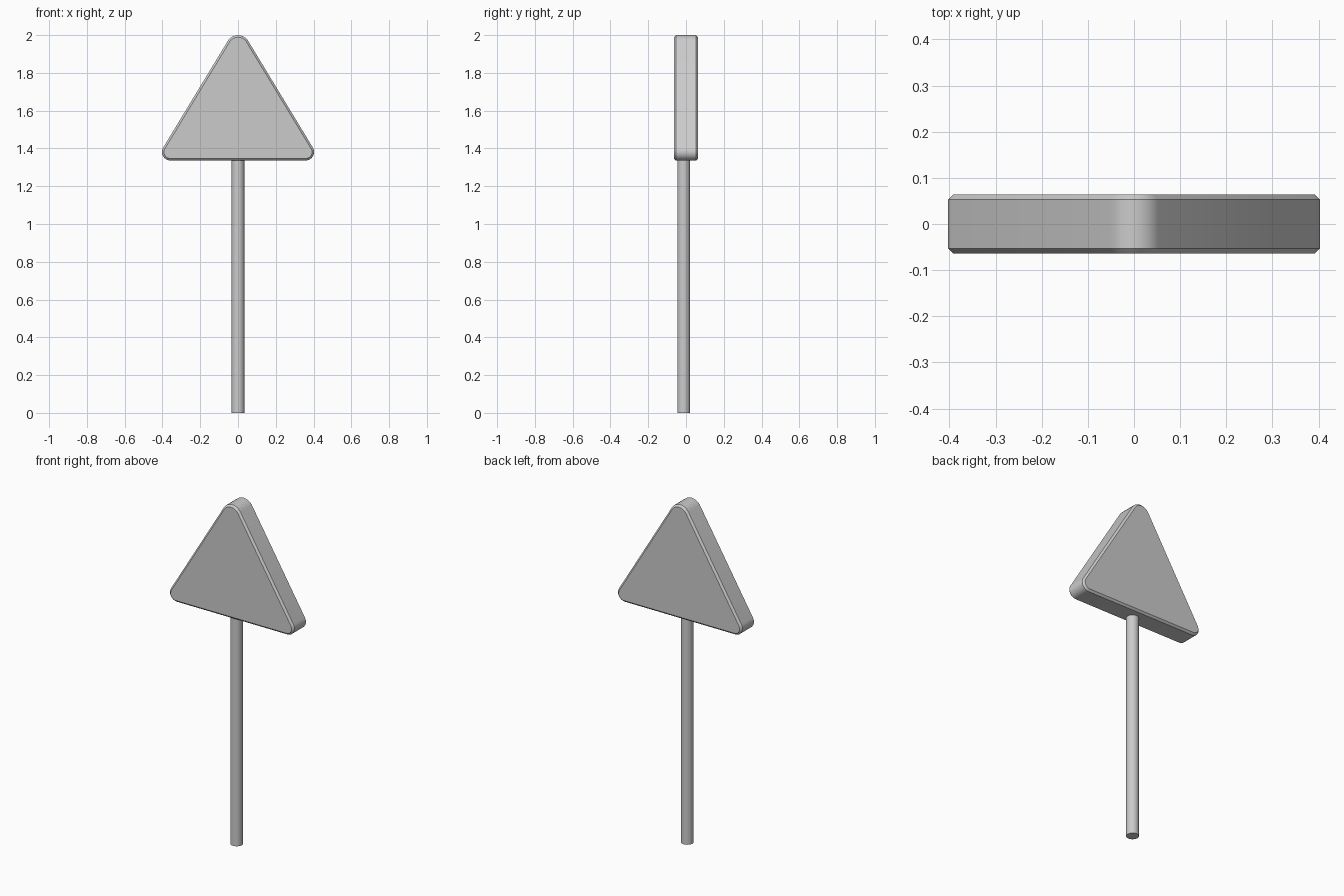
import bpy, bmesh
from math import sin, cos, pi, atan2, asin, hypot, radians

if "Cube" in bpy.data.objects:
    bpy.data.objects.remove(bpy.data.objects["Cube"])

R_TOP, R_LOW = 0.063, 0.045          # corner radii of the triangle
TOP = (0.0, 2.0 - R_TOP)             # corner circle centres (x, z)
LOW = (0.358, 1.336 + R_LOW)
HALF_DEPTH, CHAMFER, SEG = 0.064, 0.011, 8


def outline(inset):
    """Rounded triangle, counter-clockwise from the lower right corner."""
    dx, dz = LOW[0] - TOP[0], TOP[1] - LOW[1]
    # angle of the slanted side's normal above the x axis
    a = atan2(dx, dz) + asin((R_TOP - R_LOW) / hypot(dx, dz))
    corners = [(LOW[0], LOW[1], R_LOW, -pi / 2, a),
               (TOP[0], TOP[1], R_TOP, a, pi - a),
               (-LOW[0], LOW[1], R_LOW, pi - a, 3 * pi / 2)]
    pts = []
    for cx, cz, r, a0, a1 in corners:
        for i in range(SEG + 1):
            t = a0 + (a1 - a0) * i / SEG
            pts.append((cx + (r - inset) * cos(t), cz + (r - inset) * sin(t)))
    return pts


def finish(bm, name, angle):
    bmesh.ops.recalc_face_normals(bm, faces=bm.faces)
    mesh = bpy.data.meshes.new(name)
    bm.to_mesh(mesh)
    bm.free()
    obj = bpy.data.objects.new(name, mesh)
    bpy.context.collection.objects.link(obj)
    bpy.ops.object.select_all(action='DESELECT')
    obj.select_set(True)
    bpy.context.view_layer.objects.active = obj
    bpy.ops.object.shade_smooth_by_angle(angle=radians(angle))
    return obj


# Sign panel: four outline rings give a slab with chamfered rims
bm = bmesh.new()
rings = []
for y, inset in [(-HALF_DEPTH, CHAMFER), (-HALF_DEPTH + CHAMFER, 0),
                 (HALF_DEPTH - CHAMFER, 0), (HALF_DEPTH, CHAMFER)]:
    rings.append([bm.verts.new((x, y, z)) for x, z in outline(inset)])
for r0, r1 in zip(rings, rings[1:]):
    n = len(r0)
    for i in range(n):
        j = (i + 1) % n
        bm.faces.new((r0[i], r0[j], r1[j], r1[i]))
bm.faces.new(rings[0])
bm.faces.new(rings[-1])
finish(bm, "sign_panel", 30)

# Pole: slightly forward of the panel's middle
bm = bmesh.new()
bmesh.ops.create_cone(bm, cap_ends=True, segments=24,
                      radius1=0.034, radius2=0.034, depth=1.34)
bmesh.ops.translate(bm, verts=bm.verts, vec=(0, -0.012, 0.67))
finish(bm, "pole", 40)
